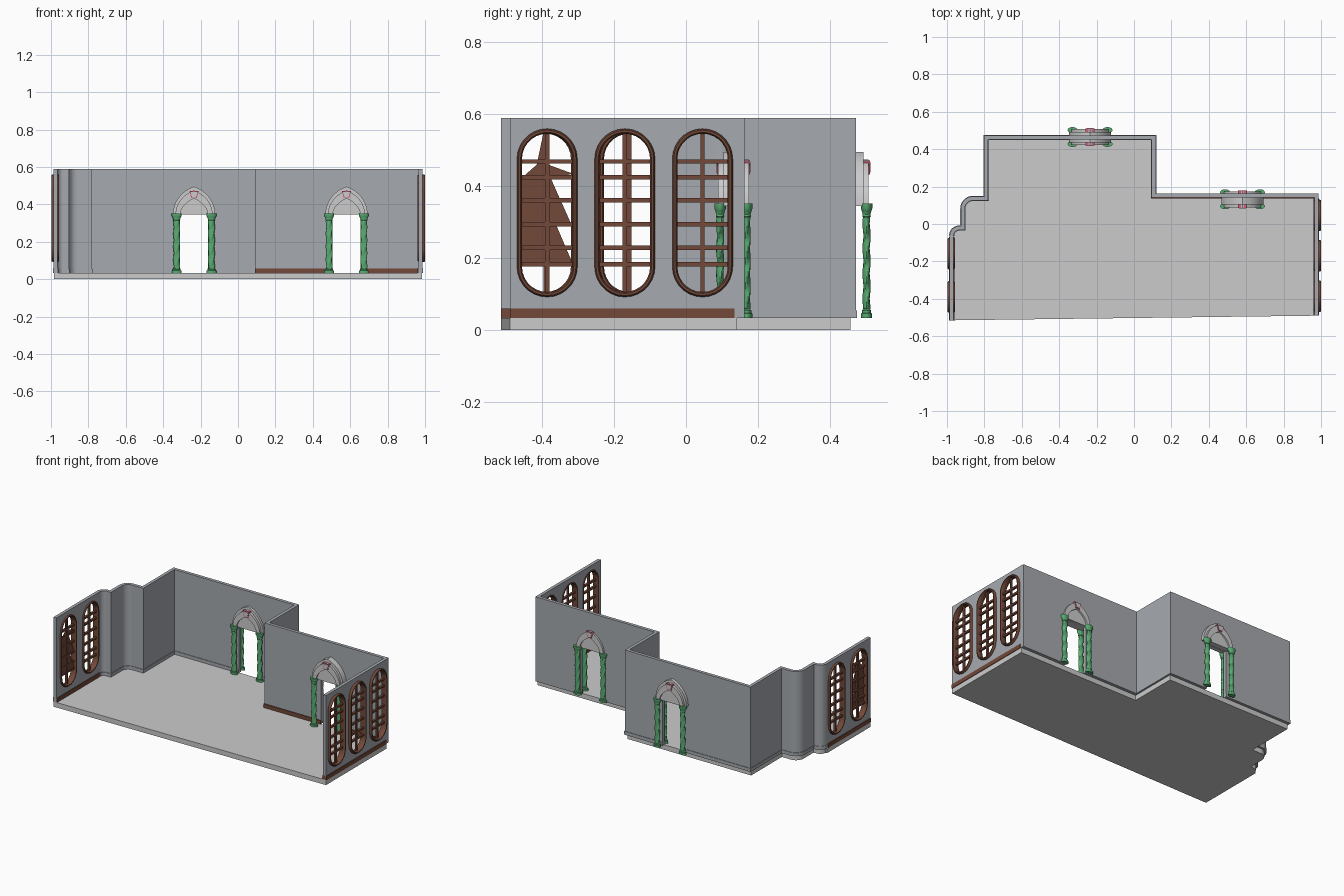
import bpy, bmesh
from math import sin, cos, pi
from mathutils import Vector as V

if "Cube" in bpy.data.objects:
    bpy.data.objects.remove(bpy.data.objects["Cube"])

def mat(name, rgb):
    m = bpy.data.materials.new(name)
    m.diffuse_color = (*rgb, 1)
    m.use_nodes = True
    m.node_tree.nodes["Principled BSDF"].inputs["Base Color"].default_value = m.diffuse_color
    return m

WALL = mat("wall_grey", (0.38, 0.40, 0.43))
WOOD = mat("brown_wood", (0.17, 0.065, 0.04))
GREEN = mat("green_marble", (0.10, 0.42, 0.17))
ROSE = mat("rose_stone", (0.6, 0.12, 0.2))

def finish(bm, name, m=None, smooth=False):
    bmesh.ops.recalc_face_normals(bm, faces=bm.faces)
    me = bpy.data.meshes.new(name)
    bm.to_mesh(me)
    bm.free()
    ob = bpy.data.objects.new(name, me)
    bpy.context.collection.objects.link(ob)
    if m:
        me.materials.append(m)
    if smooth:
        bpy.ops.object.select_all(action='DESELECT')
        ob.select_set(True)
        bpy.context.view_layer.objects.active = ob
        bpy.ops.object.shade_smooth_by_angle(angle=0.6)
    return ob

def loft(bm, rings, closed=False):
    """Skin closed rings; cap the ends, or join last ring to first."""
    vs = [[bm.verts.new(p) for p in r] for r in rings]
    n = len(vs[0])
    pairs = list(zip(vs, vs[1:])) + ([(vs[-1], vs[0])] if closed else [])
    for a, b in pairs:
        for i in range(n):
            j = (i + 1) % n
            bm.faces.new((a[i], a[j], b[j], b[i]))
    if not closed:
        bm.faces.new(vs[0])
        bm.faces.new(vs[-1])

def box(bm, x0, x1, y0, y1, z0, z1):
    loft(bm, [[(x0, y0, z), (x1, y0, z), (x1, y1, z), (x0, y1, z)] for z in (z0, z1)])

def prism(bm, pts, z0, z1):
    loft(bm, [[(x, y, z) for x, y in pts] for z in (z0, z1)])

def arc(cx, cy, r, a0, a1, n=8):
    return [(cx + r * cos(a0 + (a1 - a0) * i / n), cy + r * sin(a0 + (a1 - a0) * i / n)) for i in range(n + 1)]

def ribbon(path, half):
    """Mitred outline on both sides of an open path."""
    p = [V(q) for q in path]
    left, right = [], []
    for i, q in enumerate(p):
        d0 = (q - p[i - 1]).normalized() if i else (p[1] - q).normalized()
        d1 = (p[i + 1] - q).normalized() if i < len(p) - 1 else d0
        n0, n1 = V((-d0.y, d0.x)), V((-d1.y, d1.x))
        m = (n0 + n1) / (1 + n0.dot(n1)) * half
        left.append(tuple(q + m))
        right.append(tuple(q - m))
    return left + right[::-1]

def stadium(x, y, z, r, half=0.15, n=14):
    top = [(x, y + a, z + half + b) for a, b in arc(0, 0, r, 0, pi, n)]
    return top + [(x, y + a, z - half + b) for a, b in arc(0, 0, r, pi, 2 * pi, n)]

# layout
back = [(0.105, 0.152), (0.105, 0.462), (-0.79, 0.462), (-0.79, 0.137)]
bend = arc(-0.86, 0.082, 0.055, pi / 2, pi) + [(-0.915, -0.022)] + arc(-0.935, -0.062, 0.04, pi / 2, pi)
PATH = [(0.975, -0.49), (0.975, 0.152)] + back + bend + [(-0.975, -0.515)]
WINDOWS = [(0.981, y) for y in (-0.386, -0.17, 0.046)] + [(-0.977, y) for y in (-0.39, -0.158)]
DOORS = [(-0.235, 0.465), (0.58, 0.132)]
WZ, SPRING, FLOOR = 0.326, 0.345, 0.033

# floor slab
bm = bmesh.new()
prism(bm, [(0.985, -0.49), (0.985, 0.142), (0.107, 0.142), (0.107, 0.457), (-0.795, 0.457), (-0.795, 0.137)]
      + bend + [(-0.985, -0.06), (-0.985, -0.515)], 0, FLOOR)
finish(bm, "floor")

# cutter for windows and doorways
bm = bmesh.new()
for x, y in WINDOWS:
    loft(bm, [stadium(x + d, y, WZ, 0.077) for d in (-0.035, 0.035)])
for x, y in DOORS:
    box(bm, x - 0.075, x + 0.075, y - 0.08, y + 0.08, 0.02, SPRING)
cutter = finish(bm, "opening_cutter")
cutter.hide_render = True
cutter.hide_set(True)

def cut(ob):
    mod = ob.modifiers.new("openings", 'BOOLEAN')
    mod.operation = 'DIFFERENCE'
    mod.solver = 'EXACT'
    mod.object = cutter

# walls
bm = bmesh.new()
prism(bm, ribbon(PATH, 0.0105), FLOOR, 0.59)
cut(finish(bm, "walls", WALL))

# grey skirting along the back and bends
bm = bmesh.new()
prism(bm, ribbon(back + bend, 0.014), FLOOR, 0.055)
cut(finish(bm, "grey_skirting", WALL))

# brown skirting on side walls and right back wall
bm = bmesh.new()
box(bm, 0.960, 0.989, -0.49, 0.135, FLOOR, 0.06)
box(bm, -0.989, -0.960, -0.515, -0.07, FLOOR, 0.06)
box(bm, 0.09, 0.505, 0.136, 0.15, FLOOR, 0.058)
box(bm, 0.655, 0.97, 0.136, 0.15, FLOOR, 0.058)
finish(bm, "brown_skirting", WOOD)

# windows: rounded frame, one mullion, six cross bars
FRAME = [(0.070, -0.012), (0.074, -0.020), (0.080, -0.020), (0.084, -0.014),
         (0.084, 0.014), (0.080, 0.020), (0.074, 0.020), (0.070, 0.012)]
for k, (x, y) in enumerate(WINDOWS):
    bm = bmesh.new()
    loft(bm, [stadium(x + d, y, WZ, r) for r, d in FRAME], closed=True)
    finish(bm, f"window_frame_{k + 1}", WOOD, True)
    bm = bmesh.new()
    box(bm, x - 0.006, x + 0.006, y - 0.006, y + 0.006, 0.1, 0.552)
    for z in (0.183, 0.229, 0.294, 0.361, 0.425, 0.469):
        w = 0.076 if 0.17 < z < 0.48 else 0.07
        box(bm, x - 0.007, x + 0.007, y - w, y + w, z - 0.006, z + 0.006)
    finish(bm, f"window_bars_{k + 1}", WOOD)

# broken infill in the front left window
bm = bmesh.new()
bm.faces.new([bm.verts.new((-0.972, y, z)) for y, z in
              [(-0.395, 0.555), (-0.383, 0.46), (-0.315, 0.435), (-0.375, 0.42), (-0.317, 0.29),
               (-0.36, 0.29), (-0.317, 0.19), (-0.46, 0.18), (-0.46, 0.42), (-0.415, 0.46)]])
finish(bm, "window_infill", WOOD)

def arch(half, apex, n=24):
    """Slightly peaked arch line from right to left."""
    return [(half * cos(t), SPRING + (apex - SPRING - 0.018) * sin(t) + 0.018 * (1 - abs(cos(t))) ** 2)
            for t in (pi * i / n for i in range(n + 1))]

def slab(bm, pts, cx, cy, depth):
    loft(bm, [[(cx + x, cy + d, z) for x, z in pts] for d in (-depth, depth)])

def column(bm, cx, cy):
    """Twisted shaft with turned base and capital, oval in plan."""
    prof = [(0.034, 0.026, 0), (0.046, 0.026, 0), (0.048, 0.021, 0), (0.055, 0.021, 0), (0.058, 0.016, 0)]
    prof += [(0.06 + 0.25 * i / 32, 0.0165, 0.13) for i in range(33)]
    prof += [(0.313, 0.016, 0), (0.316, 0.020, 0), (0.322, 0.018, 0), (0.332, 0.023, 0),
             (0.338, 0.027, 0), (0.352, 0.027, 0)]
    rings = []
    for z, r, lobe in prof:
        ring = []
        for i in range(18):
            a = 2 * pi * i / 18
            q = r * (1 + lobe * cos(3 * (a - 30 * z)))
            ring.append((cx + q * cos(a), cy + 0.6 * q * sin(a), z))
        rings.append(ring)
    loft(bm, rings)

# doorways
for k, (x, y) in enumerate(DOORS):
    for name, ho, ao, hi, ai, depth in (("outer", 0.113, 0.495, 0.09, 0.455, 0.028),
                                        ("inner", 0.099, 0.475, 0.073, 0.432, 0.043)):
        bm = bmesh.new()
        slab(bm, arch(ho, ao) + arch(hi, ai)[::-1], x, y, depth)
        finish(bm, f"arch_{name}_{k + 1}", None, True)
    bm = bmesh.new()
    slab(bm, arch(0.08, 0.44), x, y, 0.033)
    finish(bm, f"tympanum_{k + 1}")
    # keystone with rose edging
    for name, g, depth, m in (("edge", 0, 0.046, ROSE), ("face", 0.005, 0.048, None)):
        bm = bmesh.new()
        slab(bm, [(-0.015 + g, 0.433 + g), (0.015 - g, 0.433 + g), (0.024 - g, 0.472 - g), (-0.024 + g, 0.472 - g)],
             x, y, depth)
        finish(bm, f"keystone_{name}_{k + 1}", m)
    bm = bmesh.new()
    for sx in (-0.093, 0.093):
        for sy in (-0.037, 0.037):
            column(bm, x + sx, y + sy)
    finish(bm, f"columns_{k + 1}", GREEN, True)
